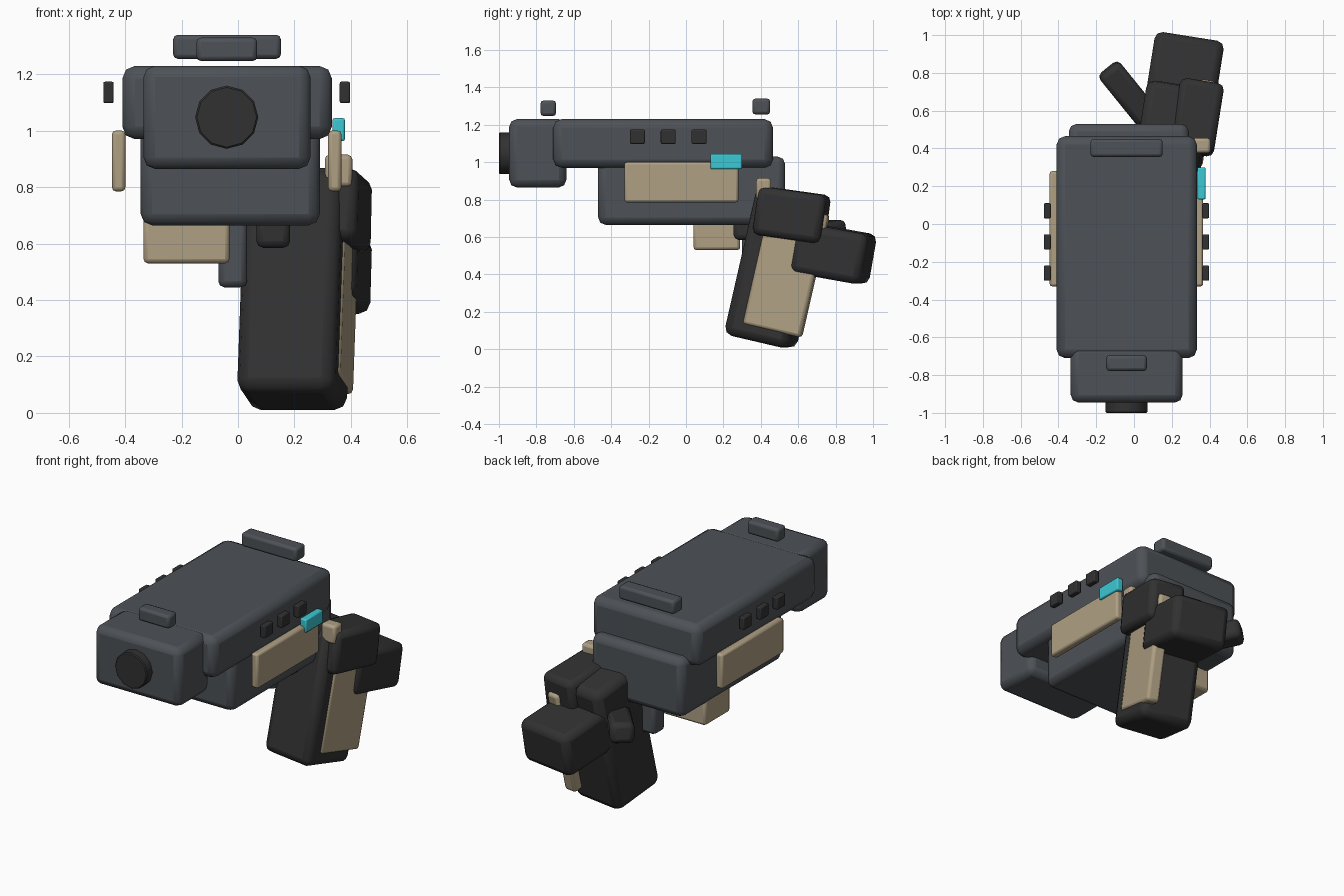
import bpy
import math

if "Cube" in bpy.data.objects:
    bpy.data.objects.remove(bpy.data.objects["Cube"])


def make_mat(name, rgb):
    m = bpy.data.materials.new(name)
    m.diffuse_color = (*rgb, 1.0)
    m.use_nodes = True
    m.node_tree.nodes["Principled BSDF"].inputs["Base Color"].default_value = m.diffuse_color
    return m


GREY = make_mat("slate_grey", (0.075, 0.084, 0.095))
DARK = make_mat("charcoal", (0.031, 0.031, 0.031))
TAN = make_mat("sand", (0.43, 0.35, 0.23))
CYAN = make_mat("cyan", (0.045, 0.58, 0.66))


def finish(ob, name, mat, bevel, segments=2):
    """Name, colour, bevel and smooth a part."""
    ob.name = name
    ob.data.materials.append(mat)
    if bevel:
        b = ob.modifiers.new("bevel", 'BEVEL')
        b.width = bevel
        b.segments = segments
        b.limit_method = 'ANGLE'
    bpy.ops.object.shade_smooth_by_angle(angle=math.radians(35))
    return ob


def block(name, mat, centre, size, rot=(0, 0, 0), bevel=0.015):
    """Bevelled box from centre, size and rotation in degrees."""
    bpy.ops.mesh.primitive_cube_add(size=1, location=centre)
    ob = bpy.context.object
    ob.scale = size
    bpy.ops.object.transform_apply(location=False, rotation=False, scale=True)
    ob.rotation_euler = [math.radians(a) for a in rot]
    return finish(ob, name, mat, bevel)


def span(name, mat, x, y, z, bevel=0.015):
    """Upright bevelled box from its min/max on each axis."""
    c = [(a + b) / 2 for a, b in (x, y, z)]
    s = [b - a for a, b in (x, y, z)]
    return block(name, mat, c, s, bevel=bevel)


MID = -0.04  # centre plane of the body

# Main body
span("slide", GREY, (-0.41, 0.333), (-0.71, 0.465), (0.97, 1.23), 0.045)
span("muzzle_block", GREY, (-0.335, 0.257), (-0.945, -0.64), (0.865, 1.23), 0.04)
span("lower_frame", GREY, (-0.345, 0.29), (-0.47, 0.53), (0.665, 1.03), 0.04)
span("rear_sight", GREY, (-0.23, 0.152), (0.355, 0.45), (1.255, 1.34), 0.016)
span("front_sight", GREY, (-0.147, 0.068), (-0.778, -0.695), (1.247, 1.33), 0.016)

# Barrel
bpy.ops.mesh.primitive_cylinder_add(vertices=12, radius=0.112, depth=0.16,
                                    location=(MID, -0.92, 1.048),
                                    rotation=(math.pi / 2, 0, 0))
finish(bpy.context.object, "barrel", DARK, 0.006, 1)

# Side panels and studs, mirrored about the centre plane
for side, tag in ((-1, "left"), (1, "right")):
    block(f"side_panel_{tag}", TAN, (MID + side * 0.383, -0.025, 0.893),
          (0.047, 0.61, 0.215), bevel=0.013)
    for i in range(3):
        block(f"stud_{tag}_{i + 1}", DARK,
              (MID + side * 0.419, -0.26 + i * 0.165, 1.136),
              (0.037, 0.08, 0.076), bevel=0.006)

# Indicator light
span("indicator", CYAN, (0.335, 0.379), (0.13, 0.30), (0.963, 1.045), 0.008)

# Trigger and guard
span("trigger_guard", TAN, (-0.335, -0.03), (0.04, 0.29), (0.53, 0.70), 0.016)
span("trigger", GREY, (-0.07, 0.032), (0.30, 0.41), (0.445, 0.70), 0.022)

# Grip and its side plate
block("grip", DARK, (0.205, 0.485, 0.435), (0.352, 0.36, 0.81),
      (-13, 0, -9), 0.045)
block("grip_plate", TAN, (0.355, 0.535, 0.425), (0.085, 0.325, 0.67),
      (-13, 0, -9), 0.018)

# Folded hand shapes behind the grip
block("fist", DARK, (0.333, 0.565, 0.718), (0.235, 0.37, 0.26),
      (-8, 0, -9), 0.035)
block("wrist", DARK, (0.265, 0.787, 0.512), (0.37, 0.39, 0.272),
      (-10, 0, -9), 0.04)
block("thumb", DARK, (-0.03, 0.69, 0.61), (0.14, 0.35, 0.125),
      (8, 0, 39), 0.03)
block("finger", DARK, (0.125, 0.35, 0.64), (0.12, 0.19, 0.11), bevel=0.025)
span("knuckle", TAN, (0.308, 0.405), (0.375, 0.455), (0.80, 0.915), 0.016)
